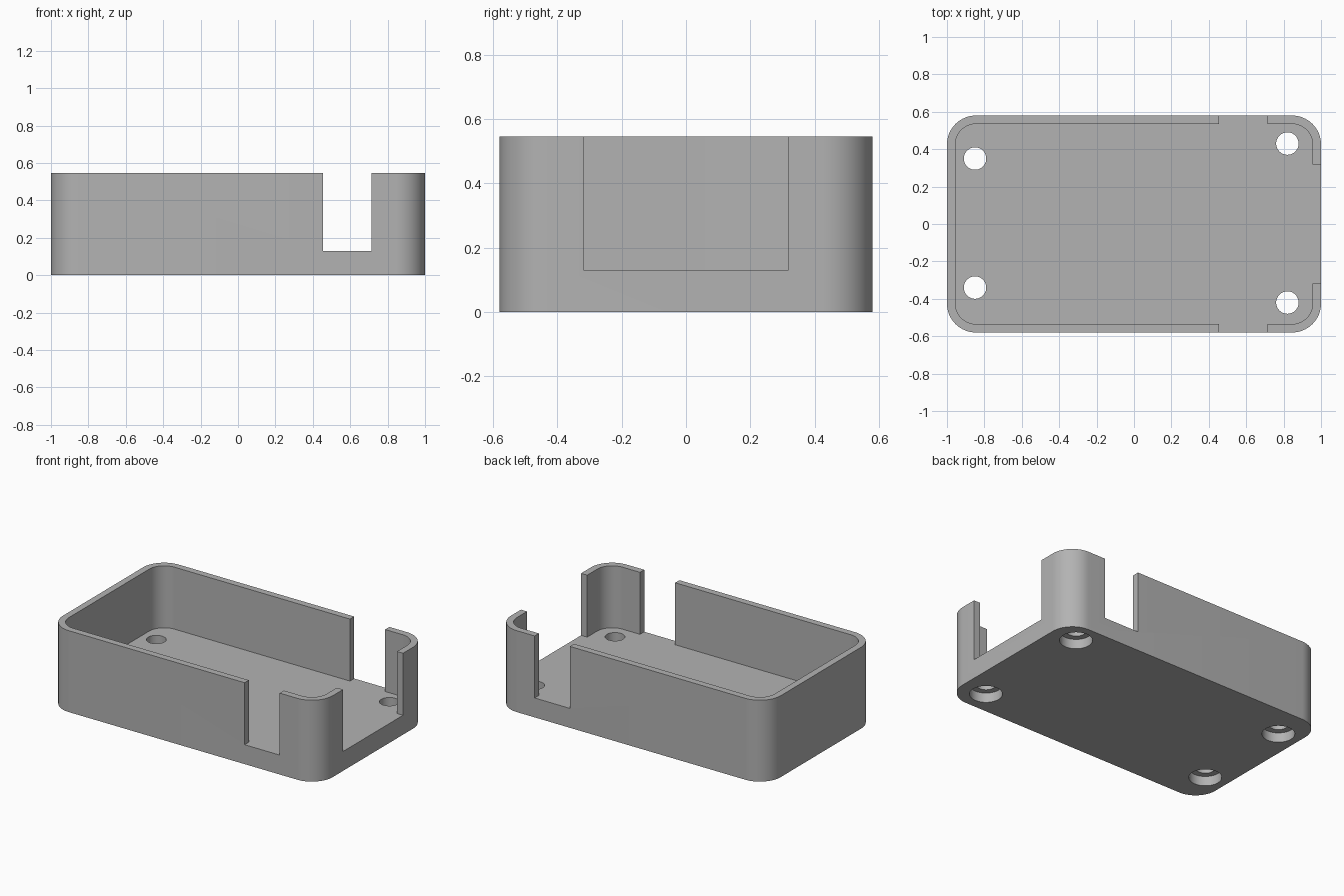
import bpy, bmesh, math

if "Cube" in bpy.data.objects:
    bpy.data.objects.remove(bpy.data.objects["Cube"])

H, FLOOR, WALL = 0.545, 0.13, 0.045
HX, HY, R = 1.0, 0.58, 0.155

grey = bpy.data.materials.new("plain grey")
grey.diffuse_color = (0.45, 0.45, 0.45, 1)
grey.use_nodes = True
grey.node_tree.nodes["Principled BSDF"].inputs["Base Color"].default_value = grey.diffuse_color


def prism(name, points, z0, z1):
    """Extrude a closed outline between two heights."""
    bm = bmesh.new()
    face = bm.faces.new([bm.verts.new((x, y, z0)) for x, y in points])
    ext = bmesh.ops.extrude_face_region(bm, geom=[face])
    for v in ext["geom"]:
        if isinstance(v, bmesh.types.BMVert):
            v.co.z = z1
    bmesh.ops.recalc_face_normals(bm, faces=bm.faces)
    mesh = bpy.data.meshes.new(name)
    bm.to_mesh(mesh)
    bm.free()
    obj = bpy.data.objects.new(name, mesh)
    bpy.context.collection.objects.link(obj)
    mesh.materials.append(grey)
    return obj


def rounded(hx, hy, r, n=16):
    pts = []
    for k, (sx, sy) in enumerate([(1, 1), (-1, 1), (-1, -1), (1, -1)]):
        for i in range(n + 1):
            a = (k + i / n) * math.pi / 2
            pts.append((sx * (hx - r) + r * math.cos(a), sy * (hy - r) + r * math.sin(a)))
    return pts


def rect(x0, x1, y0, y1):
    return [(x0, y0), (x1, y0), (x1, y1), (x0, y1)]


def circle(x, y, r, n=48):
    return [(x + r * math.cos(2 * math.pi * i / n), y + r * math.sin(2 * math.pi * i / n)) for i in range(n)]


# Enclosure body
tray = prism("enclosure_tray", rounded(HX, HY, R), 0, H)

# Hollow interior, then wall openings down to the floor
cutters = [
    prism("cavity_cutter", rounded(HX - WALL, HY - WALL, R - WALL), FLOOR, H + 0.1),
    prism("side_slot_cutter", rect(0.455, 0.715, -0.7, 0.7), FLOOR, H + 0.1),
    prism("end_opening_cutter", rect(0.80, 1.1, -0.318, 0.318), FLOOR, H + 0.1),
]

# Screw holes with wider recesses underneath
for x, y in [(-0.85, 0.35), (-0.85, -0.34), (0.82, 0.43), (0.82, -0.42)]:
    cutters.append(prism("screw_hole_cutter", circle(x, y, 0.06), -0.1, FLOOR + 0.1))
    cutters.append(prism("screw_recess_cutter", circle(x, y, 0.1), -0.1, 0.065))

for c in cutters:
    c.hide_render = True
    c.hide_set(True)
    mod = tray.modifiers.new(c.name, "BOOLEAN")
    mod.operation, mod.solver, mod.object = "DIFFERENCE", "EXACT", c

# Bake the cuts, remove the cutters, then smooth the round corners
bpy.context.view_layer.update()
deps = bpy.context.evaluated_depsgraph_get()
baked = bpy.data.meshes.new_from_object(tray.evaluated_get(deps))
tray.modifiers.clear()
tray.data = baked
for c in cutters:
    bpy.data.objects.remove(c)
baked.materials.clear()
baked.materials.append(grey)
bpy.ops.object.select_all(action="DESELECT")
tray.select_set(True)
bpy.context.view_layer.objects.active = tray
bpy.ops.object.shade_smooth_by_angle(angle=math.radians(30))
